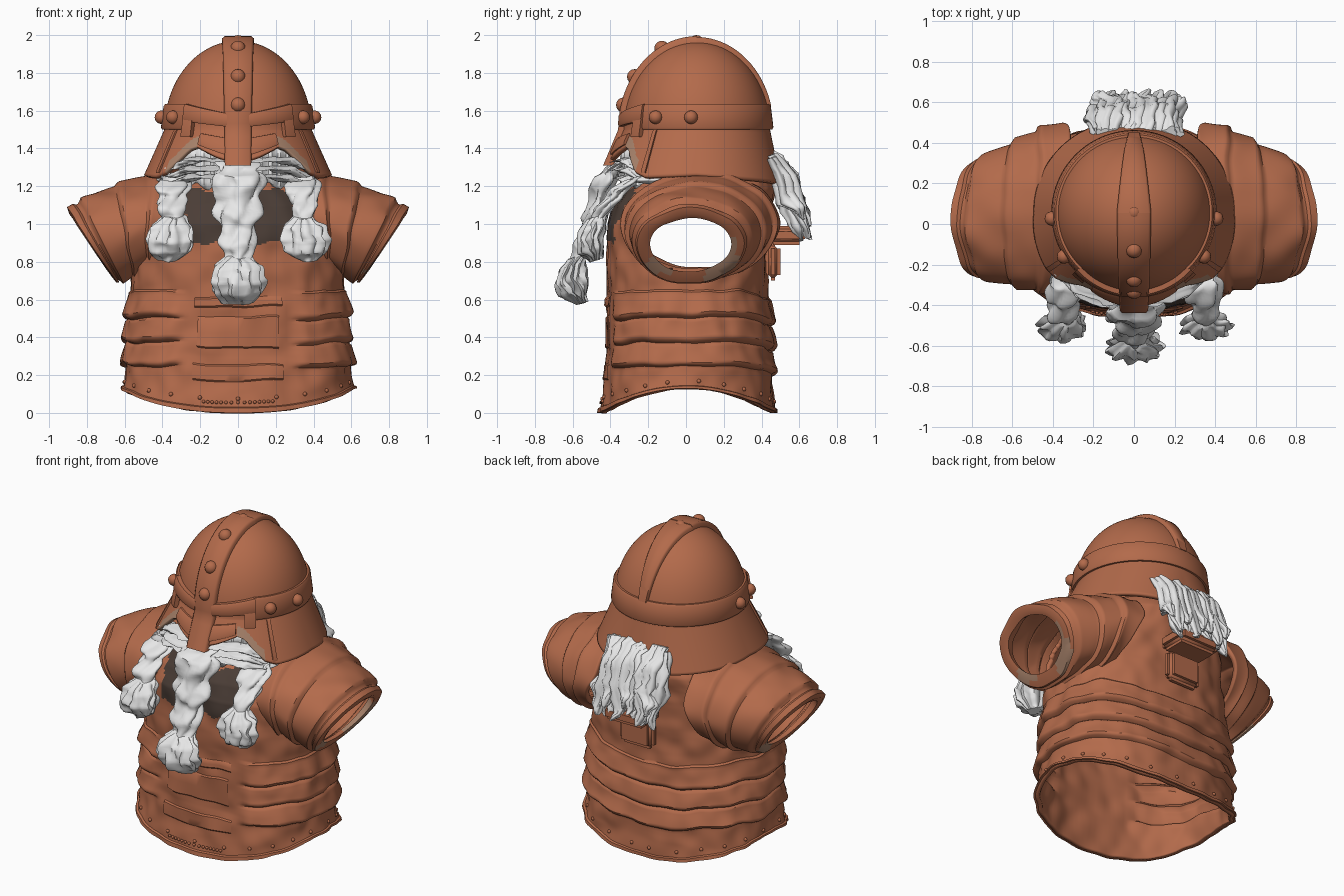
import bpy, bmesh, random
from math import sin, cos, pi, radians, degrees, sqrt, copysign, atan2
from mathutils import Vector, noise

random.seed(4)
if "Cube" in bpy.data.objects:
    bpy.data.objects.remove(bpy.data.objects["Cube"])


def material(name, col):
    m = bpy.data.materials.new(name)
    m.use_nodes = True
    m.diffuse_color = (*col, 1)
    m.node_tree.nodes["Principled BSDF"].inputs["Base Color"].default_value = (*col, 1)
    return m


BROWN = material("copper brown", (0.45, 0.145, 0.07))
WHITE = material("white hair", (0.82, 0.82, 0.82))
DARK = material("dark lining", (0.07, 0.047, 0.037))
WORN = material("worn tan", (0.4, 0.23, 0.15))


def finish(bm, name, mats, thick=0, angle=40):
    bmesh.ops.recalc_face_normals(bm, faces=bm.faces)
    me = bpy.data.meshes.new(name)
    bm.to_mesh(me)
    bm.free()
    for m in mats:
        me.materials.append(m)
    ob = bpy.data.objects.new(name, me)
    bpy.context.collection.objects.link(ob)
    if thick:
        mod = ob.modifiers.new("thickness", "SOLIDIFY")
        mod.thickness, mod.offset = thick, -1
    bpy.ops.object.select_all(action="DESELECT")
    bpy.context.view_layer.objects.active = ob
    ob.select_set(True)
    bpy.ops.object.shade_smooth_by_angle(angle=radians(angle))


def loft(name, rings, mats, closed=True, cap=False, thick=0, rule=None, cut=None, angle=40):
    """Skin a list of point rings; rule picks a material, cut drops faces."""
    bm = bmesh.new()
    rows = [[bm.verts.new(p) for p in r] for r in rings]
    n = len(rows[0])
    for a, b in zip(rows, rows[1:]):
        for j in range(n if closed else n - 1):
            k = (j + 1) % n
            f = bm.faces.new((a[j], a[k], b[k], b[j]))
            c = f.calc_center_median()
            if cut and cut(c):
                bm.faces.remove(f)
            elif rule:
                f.material_index = rule(c)
    if cap:
        bm.faces.new(rows[0])
        bm.faces.new(rows[-1])
    bmesh.ops.delete(bm, geom=[v for v in bm.verts if not v.link_faces], context="VERTS")
    finish(bm, name, mats, thick, angle)


def lerp(pts, x):
    for (x0, *a), (x1, *b) in zip(pts, pts[1:]):
        if x <= x1:
            t = max(0, (x - x0) / (x1 - x0))
            return [p + (q - p) * t for p, q in zip(a, b)]
    return list(pts[-1][1:])


def rough(p, amount, freq):
    return amount * noise.noise(Vector(p) * freq)


def spow(v, e):
    return copysign(abs(v) ** e, v)


# ---- torso: z, half width, front depth, back depth
BODY = [(0, .61, .45, .475), (.3, .585, .42, .45), (.6, .57, .415, .435), (.85, .56, .42, .43),
        (1.0, .54, .42, .44), (1.1, .49, .38, .46), (1.18, .44, .31, .47), (1.27, .36, .2, .45)]


def body(a, u, off=0):
    w, df, db = lerp(BODY, u)
    s, c = spow(sin(a), .85), spow(cos(a), .85)
    z = u + .13 * (1 - c * c) * max(0, 1 - u / .26)
    # plates sag to a point behind and waver a little
    sag = .05 * max(0, -cos(a)) ** 6 - rough((s, c, u), .02, 3)
    z -= sag * min(1, u / .2) * min(1, max(0, (1 - u) / .3))
    side = min(1, max(0, (abs(degrees(a)) - 25) / 7))
    v = (u - .24) / .13 + .001
    if 0 < v < 3.1:
        v = min(v % 1, 1) if v < 3 else 1
        off += side * .042 * (1 - .75 * v) * min(1, v / .22) ** .6
    off += rough((s, c, z * 1.6), .016, 5.5)
    return Vector(((w + off) * s, -(df + off) * c if c > 0 else -(db + off) * c, z))


def chest_opening(c):
    ragged = rough(c, .03, 14)
    return 1 if abs(c.x) < .285 + ragged and .9 < c.z + ragged < 1.18 and c.y < 0 else 0


def arm_hole(c):
    return abs(c.x) > .34 and ((c.y - .04) / .32) ** 2 + ((c.z - .97) / .23) ** 2 < 1


ANG = [-pi + 2 * pi * j / 144 for j in range(144)]
loft("torso", [[body(a, i / 100) for a in ANG] for i in range(128)], [BROWN, DARK],
     thick=.025, rule=chest_opening, cut=arm_hole)
loft("hem_trim", [[body(a, u, o) for a in ANG] for u, o in
     ((.0, .0), (.0, .012), (.025, .012), (.03, .0))], [BROWN])
# centre plates on the abdomen
for i, (u, h, wd) in enumerate([(.16, .1, 20), (.34, .18, 18), (.56, .06, 20)]):
    cols = [radians(-wd + 2 * wd * j / 16) for j in range(17)]
    loft(f"belly_plate_{i + 1}", [[body(a, u + du, o) for a in cols] for du, o in
         ((0, -.004), (.012, .008), (h / 2, .008), (h - .012, .008), (h, -.004))],
         [BROWN], closed=False)


def studs(name, spots, r):
    bm = bmesh.new()
    for p in spots:
        g = bmesh.ops.create_uvsphere(bm, u_segments=12, v_segments=8, radius=r)
        bmesh.ops.translate(bm, verts=g["verts"], vec=p)
    finish(bm, name, [BROWN])


studs("hem_studs", [body(radians(d), .075) for d in range(-176, 180, 16)], .011)
studs("hem_beads", [body(radians(d), .055, .003) for d in range(-14, 15, 2)], .009)


# ---- shoulder sleeves: overlapping plates sloping out from under the helmet
def sleeve_ring(side, t, off):
    top = Vector((.28 + .62 * t, 0, 1.27 - .19 * t + .045 * sin(pi * t)))
    bot = Vector((.42 + .23 * t, 0, .74 - .04 * t))
    mid, half = (top + bot) / 2, (top - bot) / 2
    half *= 1 + off / half.length
    pts = []
    for j in range(72):
        a = 2 * pi * j / 72
        p = mid + half * cos(a)
        p.y = .085 - .06 * t + (.415 - .145 * t ** 1.5 + off) * sin(a)
        p += Vector((.5, 0, .5)) * rough(p, .035, 6)
        pts.append((side * p.x, p.y, p.z))
    return pts


def worn_cuff(c):
    behind = .1 < c.y < .27 and c.z < .93
    before = c.x > 0 and -.2 < c.y < -.06 and .74 < c.z < .83
    return 1 if behind or before else 0


for side, tag in ((1, "left"), (-1, "right")):
    rings = []
    for i in range(49):
        t = i / 48
        v = (t * 3.3) % 1
        rings.append(sleeve_ring(side, t, .026 * v * min(1, (1 - v) / .12) * min(1, t * 4)))
    loft(f"{tag}_sleeve", rings, [BROWN], thick=.03)
    cuff = [(.93, .0), (.95, .015), (1.0, .014), (1.015, -.02), (1.0, -.055), (.9, -.05)]
    loft(f"{tag}_cuff", [sleeve_ring(side, t, o) for t, o in cuff], [BROWN, WORN], rule=worn_cuff)

# ---- helmet
HEM = [(0, 1.32), (15, 1.36), (30, 1.41), (36, 1.395), (50, 1.275), (58, 1.25), (90, 1.26), (180, 1.2)]


def hem_z(a):
    return lerp(HEM, abs(degrees(a)))[0]


def shell(a, z, off=0):
    if z > 1.5:
        r = .39 * sqrt(max(0, 1 - ((z - 1.5) / .47) ** 2))
    else:
        t = (1.5 - z) / .25
        r = .39 + (.06 + .05 * abs(sin(a)) + .045 * max(0, cos(a)) - .01 * max(0, -cos(a))) * t
    r += off
    return Vector((r * sin(a), .055 - r * cos(a), z))


def worn_cheek(c):
    a = atan2(abs(c.x), .055 - c.y)
    return 1 if 31 < degrees(a) < 51 and c.z - hem_z(a) < .055 else 0


ring = [-pi + 2 * pi * j / 144 for j in range(144)]
dome = [[shell(a, 1.5 + .47 * sin(pi / 2 * i / 24 * .995)) for a in ring] for i in range(24, -1, -1)]
skirt = [[shell(a, 1.5 + (hem_z(a) - 1.5) * i / 18) for a in ring] for i in range(1, 19)]
loft("helmet", dome + skirt, [BROWN, WORN], thick=.025, rule=worn_cheek)


def helmet_plate(name, d0, d1, low, high, off, n=24):
    """Raised plate on the shell; low and high are edge heights at both ends."""
    rows = []
    for i in range(n + 1):
        a, t = radians(d0 + (d1 - d0) * i / n), i / n
        lo, hi = low[0] + (low[1] - low[0]) * t, high[0] + (high[1] - high[0]) * t
        e = .012
        rows.append([shell(a, z, o) for z, o in ((lo, -.005), (lo, off), (lo + e, off + .006),
                     (hi - e, off + .006), (hi, off), (hi, -.005))])
    loft(name, rows, [BROWN], cap=True)


helmet_plate("helmet_band", 44, 316, (1.5, 1.5), (1.635, 1.635), .012, 80)
for s, tag in ((1, "left"), (-1, "right")):
    helmet_plate(f"{tag}_brow", 8 * s, 45 * s, (1.515, 1.545), (1.585, 1.635), .024)
    helmet_plate(f"{tag}_cheek_guard", 8 * s, 29 * s, (1.365, 1.42), (1.455, 1.48), .01)
    helmet_plate(f"{tag}_eye_outer_rim", 36 * s, 45 * s, (1.46, 1.46), (1.6, 1.63), .02, 6)
    helmet_plate(f"{tag}_cheek_fold", 55 * s, 58 * s, (1.27, 1.27), (1.5, 1.5), .005, 4)


# crest strip: broad in front, narrower ridge behind
def crest(name, a, zs, w0, w1, off):
    rows = []
    for i, z in enumerate(zs):
        w = w0 + (w1 - w0) * i / (len(zs) - 1)
        p = shell(a, z)
        nrm = Vector((0, p.y - .055, max(0, z - 1.5) * .8)).normalized()
        rows.append([p + nrm * o + Vector((x, 0, 0)) for x, o in
                     ((-w, -.03), (-w, off * .5), (-w * .85, off), (w * .85, off),
                      (w, off * .5), (w, -.03))])
    loft(name, rows, [BROWN], cap=True, angle=60)


up = [1.5 + .47 * sin(pi / 2 * i / 24) for i in range(25)]
crest("nose_guard", 0, [1.31, 1.36, 1.41, 1.46] + up, .07, .085, .024)
crest("back_ridge", pi, [z for z in up if z > 1.6], .03, .085, .02)
studs("crest_rivets", [shell(0, z, .008) + Vector((0, 0, .01)) for z in (1.62, 1.77, 1.92)]
      + [Vector((0, .055, 1.96))], .04)
studs("band_rivets", [shell(s * radians(d), 1.565, .02) for s in (1, -1) for d in (58, 86)], .036)


# ---- hair: lobed, twisted strands along a path of (x, y, z, radius x, radius y)
def strand(name, path, lobes=5, depth=.2, twist=0, knots=0, n=24):
    rings, m = [], len(path) - 1
    for i in range(n + 1):
        t = i / n
        x, y, z, rx, ry = lerp([(k / m, *p) for k, p in enumerate(path)], t)
        k = 1 + .14 * sin(2 * pi * knots * t)
        row = []
        for j in range(40):
            a = 2 * pi * j / 40
            r = k * (1 - depth + depth * abs(cos(lobes * a / 2 + twist * t)) * 1.6)
            p = Vector((x + rx * r * cos(a), y + ry * r * sin(a), z + .3 * ry * sin(a)))
            row.append(p + Vector((1, 1, .5)) * rough(p, .02, 16))
        rings.append(row)
    loft(name, rings, [WHITE], cap=True, angle=50)


strand("centre_braid", [(0, -.33, 1.34, .09, .05), (0, -.42, 1.27, .125, .06), (0, -.46, 1.1, .12, .065),
       (0, -.51, .95, .09, .06), (0, -.58, .8, .07, .05)], 4, .2, 7, 4, 40)
strand("centre_tuft", [(0, -.57, .83, .06, .05), (0, -.6, .78, .12, .07), (0, -.61, .7, .14, .075),
       (0, -.59, .64, .12, .07), (0, -.55, .58, .07, .03)], 11, .16)
for s, tag in ((1, "left"), (-1, "right")):
    strand(f"{tag}_braid", [(s * .36, -.15, 1.23, .05, .05), (s * .34, -.27, 1.25, .075, .07),
           (s * .345, -.35, 1.18, .085, .065), (s * .35, -.42, 1.1, .065, .055),
           (s * .345, -.48, 1.0, .06, .05)], 4, .2, 6, 3, 30)
    strand(f"{tag}_braid_tuft", [(s * .345, -.47, 1.04, .05, .05), (s * .35, -.49, .99, .105, .065),
           (s * .355, -.51, .92, .12, .07), (s * .36, -.5, .86, .105, .06),
           (s * .37, -.47, .81, .05, .03)], 9, .18)
    for k in range(3):
        z = 1.34 - .045 * k
        strand(f"{tag}_moustache_{k + 1}", [(s * .04, -.36, z, .05, .035), (s * .13, -.36, z, .06, .04),
               (s * .23, -.32, z, .06, .04), (s * .34, -.24, z - .04, .04, .035)], 4, .2, 3)
# beard filling the face opening behind the moustache
face = [radians(-58 + 116 * j / 40) for j in range(41)]
loft("face_beard", [[(.37 * sin(a), .03 - (.37 + .01 * sin(40 * a)) * cos(a),
                      z + .02 * sin(17 * a) * (z < 1.25)) for a in face]
     for z in (1.2, 1.24, 1.28, 1.32, 1.36, 1.4)], [WHITE], closed=False, thick=.02)
for k in range(15):
    x = -.17 + .37 * (k % 8) / 7 + (.02 if k > 7 else 0)
    j, low = random.uniform(-.025, .025), random.uniform(.92, 1.05)
    y = .03 * (k > 7)
    strand(f"back_hair_{k + 1}", [(x, .44, 1.36 + j, .04, .03), (x + j, .5 + y, 1.27, .05, .045),
           (x + j, .54 + y, 1.12, .055, .05), (x * 1.08 - j, .59 + y, low + .04, .035, .03),
           (x * 1.08, .62 + y, low - .02, .008, .008)], 5, .22, 1, 0, 14)

# ---- back plates hanging under the hair
for name, y, z, size in (("back_collar_plate", .53, .94, (.3, .2, .1)),
                         ("back_tab", .46, .8, (.24, .08, .2))):
    bm = bmesh.new()
    bmesh.ops.create_cube(bm, size=1)
    bmesh.ops.scale(bm, vec=size, verts=bm.verts)
    bmesh.ops.bevel(bm, geom=bm.edges[:], offset=.03, segments=3, affect="EDGES")
    bmesh.ops.translate(bm, vec=(.02, y, z), verts=bm.verts)
    finish(bm, name, [BROWN])
